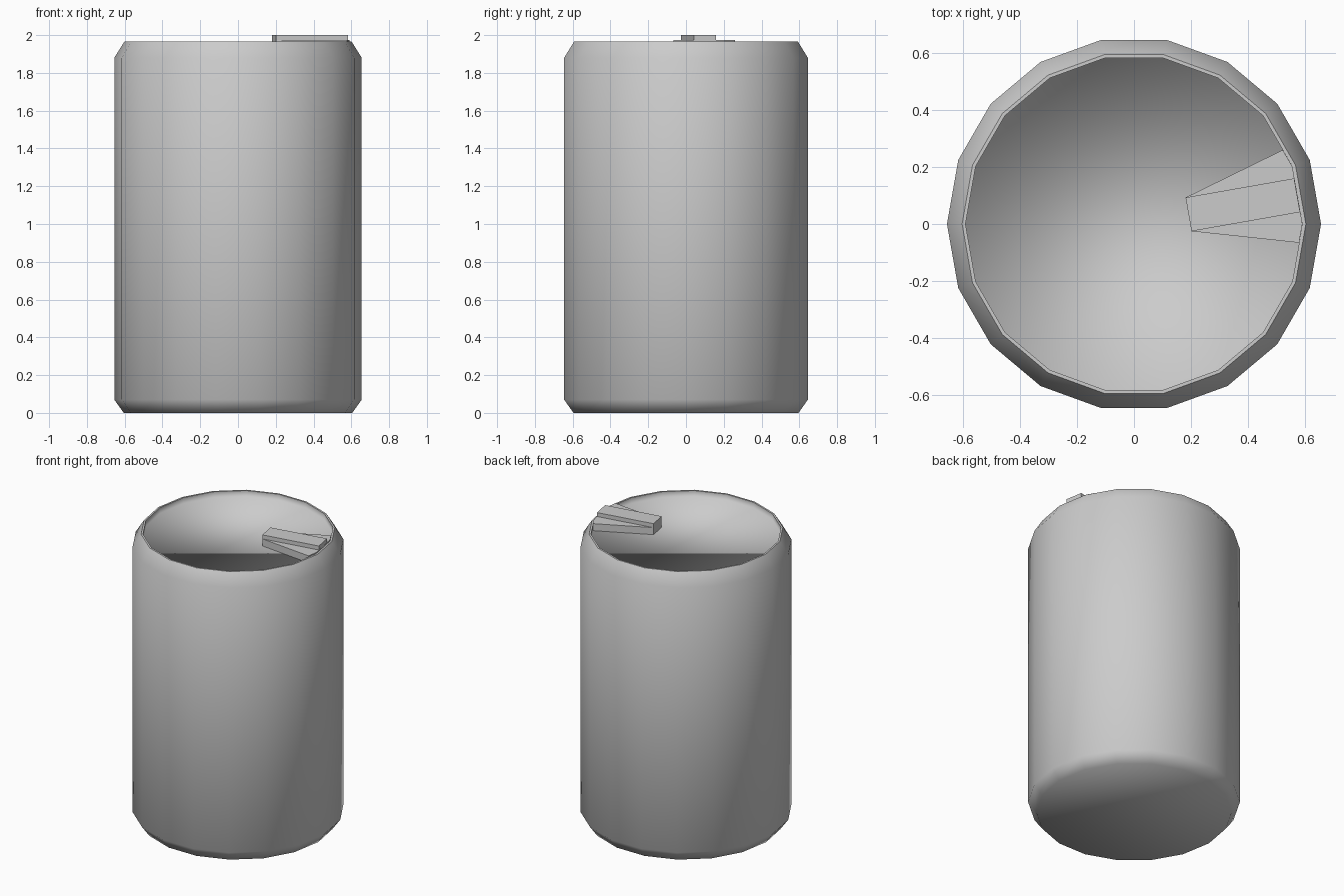
import bpy, bmesh, math

if "Cube" in bpy.data.objects:
    bpy.data.objects.remove(bpy.data.objects["Cube"])

SIDES = 18


def finish(name, bm):
    bmesh.ops.recalc_face_normals(bm, faces=bm.faces)
    me = bpy.data.meshes.new(name)
    bm.to_mesh(me)
    bm.free()
    ob = bpy.data.objects.new(name, me)
    bpy.context.collection.objects.link(ob)
    return ob


def prism(bm, pts, z0, z1):
    low = [bm.verts.new((x, y, z0)) for x, y in pts]
    high = [bm.verts.new((x, y, z1)) for x, y in pts]
    bm.faces.new(low[::-1])
    bm.faces.new(high)
    for i in range(len(pts)):
        j = (i + 1) % len(pts)
        bm.faces.new((low[i], low[j], high[j], high[i]))


# Can body: chamfered drum with a thin rim and a shallow recessed lid
profile = [(0.605, 0), (0.655, 0.07), (0.655, 1.88),
           (0.602, 1.965), (0.59, 1.965), (0.59, 1.925)]
bm = bmesh.new()
rings = []
for r, z in profile:
    rings.append([bm.verts.new((r * math.cos(2 * math.pi * i / SIDES),
                                r * math.sin(2 * math.pi * i / SIDES), z))
                  for i in range(SIDES)])
for a, b in zip(rings, rings[1:]):
    for i in range(SIDES):
        j = (i + 1) % SIDES
        bm.faces.new((a[i], a[j], b[j], b[i]))
bm.faces.new(rings[0][::-1])
bm.faces.new(rings[-1])
for f in bm.faces:
    f.smooth = True
# Crisp rim edges
for ring in rings[3:5]:
    for i in range(SIDES):
        bm.edges.get((ring[i], ring[(i + 1) % SIDES])).smooth = False
finish("can_body", bm)

# Opening tab: raised bar on a base that widens towards the rim
bm = bmesh.new()
prism(bm, [(0.194, -0.06), (0.558, -0.165), (0.581, -0.102),
           (0.581, 0.102), (0.558, 0.165), (0.194, 0.06)], 1.925, 1.973)
base = finish("tab_base", bm)
bm = bmesh.new()
prism(bm, [(0.194, -0.06), (0.58, -0.06), (0.58, 0.06), (0.194, 0.06)], 1.973, 2.0)
bar = finish("tab_bar", bm)
for ob in (base, bar):
    ob.rotation_euler.z = math.radians(10)
